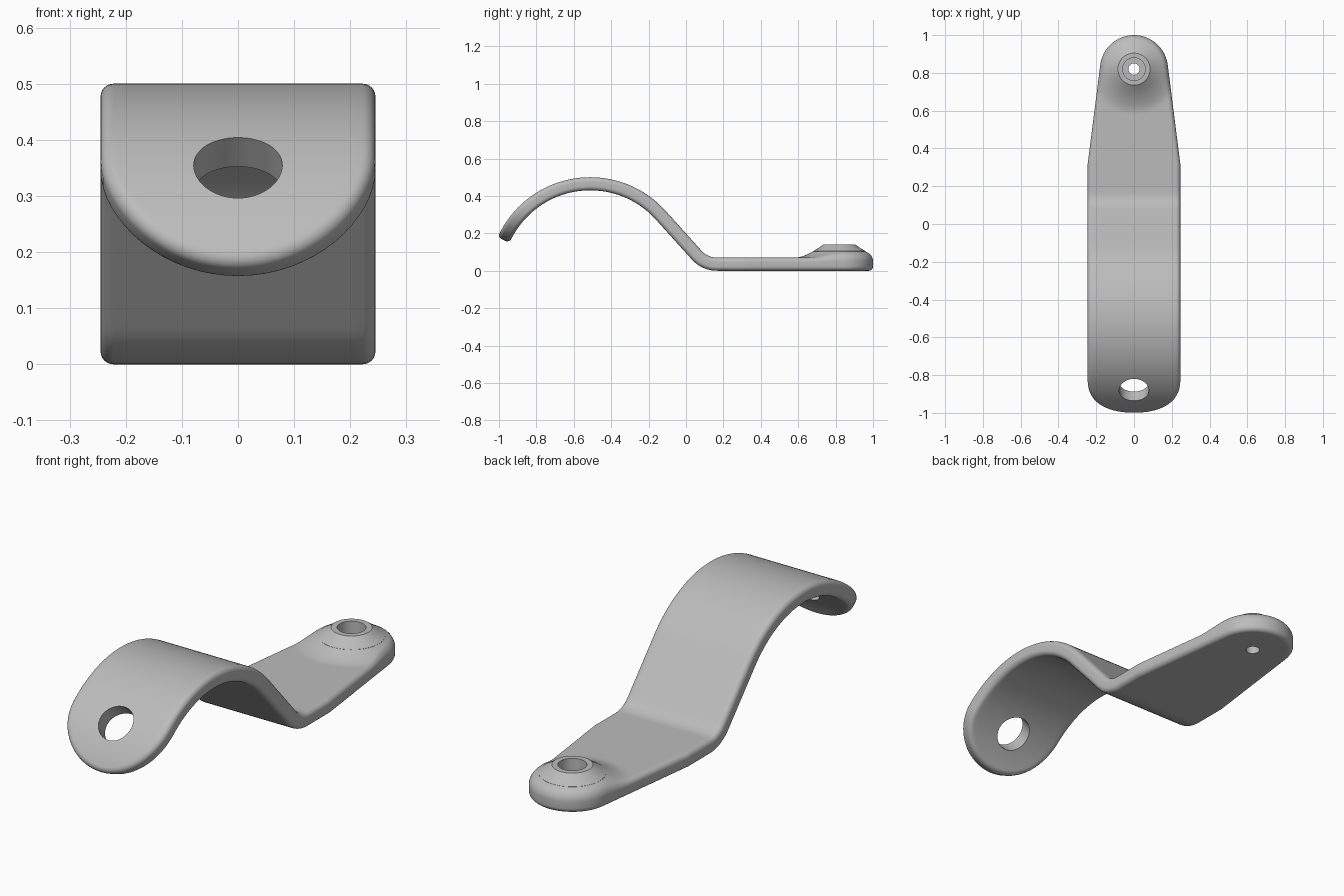
import bpy, bmesh, math
from math import sin, cos, radians
from mathutils import Vector, Matrix

if "Cube" in bpy.data.objects:
    bpy.data.objects.remove(bpy.data.objects["Cube"])

T = 0.07                                  # strap thickness
CY, CZ, R = -0.512, -0.042, 0.507         # hump arc centre and mid radius
A0, A1, RF = radians(-66), radians(48), 0.145
BOSS_Y, W, RE = 0.82, 0.245, 0.18

metal = bpy.data.materials.new("grey metal")
metal.diffuse_color = (0.5, 0.5, 0.5, 1)
metal.use_nodes = True
metal.node_tree.nodes["Principled BSDF"].inputs["Base Color"].default_value = metal.diffuse_color

# Centre line: hump arc, sloping line, bend, flat foot
ARC = R * (A1 - A0)
P1 = Vector((CY + R * sin(A1), CZ + R * cos(A1)))
FZ = T / 2 + RF
LINE = (P1.y - (FZ - RF * cos(A1))) / sin(A1)
P2 = P1 + LINE * Vector((cos(A1), -sin(A1)))
FY = P2.x + RF * sin(A1)
FLAT = ARC + LINE + RF * A1


def boss_height(r):
    return 0.07 * (max(0, 0.235 - r) / 0.15) ** 1.6


def place(x, s, n):
    """Map flat strap coordinates (across, along, normal) to space."""
    if s < ARC:
        a = A0 + s / R
        return Vector((x, CY + (R + n) * sin(a), CZ + (R + n) * cos(a)))
    if s < ARC + LINE:
        d = s - ARC
        return Vector((x, P1.x + d * cos(A1) + n * sin(A1),
                       P1.y - d * sin(A1) + n * cos(A1)))
    if s < FLAT:
        a = A1 - (s - ARC - LINE) / RF
        return Vector((x, FY - (RF - n) * sin(a), FZ - (RF - n) * cos(a)))
    y = FY + s - FLAT
    r = max(0.11, math.hypot(x, y - BOSS_Y))
    lift = boss_height(r) * max(0, n) / (T / 2)
    return Vector((x, y, T / 2 + n + lift))


def build_strap():
    # Half outline from front tip to back tip, with outward normals
    to_s = lambda y: FLAT + y - FY
    pts = []
    for i in range(17):
        a = radians(90 * i / 16)
        pts.append((W * sin(a), W - W * cos(a), sin(a), -cos(a)))
    s0, s1 = W, to_s(0.32)
    for i in range(1, 90):
        pts.append((W, s0 + (s1 - s0) * i / 90, 1, 0))
    tilt = radians(7.6)
    xe, ye = RE * cos(tilt), BOSS_Y + RE * sin(tilt)
    for i in range(36):
        t = i / 36
        pts.append((W + (xe - W) * t, s1 + (to_s(ye) - s1) * t,
                    cos(tilt), sin(tilt)))
    for i in range(19):
        a = tilt + (math.pi / 2 - tilt) * i / 18
        pts.append((RE * cos(a), to_s(BOSS_Y + RE * sin(a)), cos(a), sin(a)))

    # Rounded rim section: (inset, normal height)
    b = 0.023
    rim = [(b - b * sin(radians(q)), T / 2 - b + b * cos(radians(q)))
           for q in range(0, 91, 15)]
    rim += [(d, -n) for d, n in reversed(rim)]
    bm = bmesh.new()
    N, last = 24, len(pts) - 1

    def vert(i, d, n, f):
        x, s, nx, ns = pts[i]
        return bm.verts.new(place((x - d * nx) * f, s - d * ns, n))

    def face(vs):
        vs = list(dict.fromkeys(vs))
        if len(vs) > 2:
            bm.faces.new(vs)

    def rows(d, n):
        out = []
        for i in range(last + 1):
            if i in (0, last):
                out.append([vert(i, d, n, 0)] * (N + 1))
            else:
                out.append([vert(i, d, n, 2 * j / N - 1) for j in range(N + 1)])
        return out

    top, bottom = rows(*rim[0]), rows(*rim[-1])
    for g in (top, bottom):
        for i in range(last):
            for j in range(N):
                face([g[i][j], g[i][j + 1], g[i + 1][j + 1], g[i + 1][j]])
    # Rim rings between the two skins
    loop = lambda g: [r[N] for r in g] + [r[0] for r in g[last - 1:0:-1]]
    rings = [loop(top)]
    for d, n in rim[1:-1]:
        rings.append([vert(i, d, n, 1) for i in range(last + 1)] +
                     [vert(i, d, n, -1) for i in range(last - 1, 0, -1)])
    rings.append(loop(bottom))
    for p, q in zip(rings, rings[1:]):
        for k in range(len(p)):
            m = (k + 1) % len(p)
            face([p[k], p[m], q[m], q[k]])
    return finish(bm, "bracket_strap")


def finish(bm, name):
    bmesh.ops.recalc_face_normals(bm, faces=bm.faces)
    me = bpy.data.meshes.new(name)
    bm.to_mesh(me)
    bm.free()
    me.materials.append(metal)
    ob = bpy.data.objects.new(name, me)
    bpy.context.collection.objects.link(ob)
    return ob


def lathe(name, profile, matrix, n=64):
    """Closed solid of revolution from (radius, height) points."""
    bm = bmesh.new()
    rings = [[bm.verts.new(matrix @ Vector((r * cos(math.tau * k / n),
              r * sin(math.tau * k / n), z))) for k in range(n)]
             for r, z in profile]
    for p, q in zip(rings, rings[1:]):
        for k in range(n):
            m = (k + 1) % n
            bm.faces.new([p[k], p[m], q[m], q[k]])
    bm.faces.new(rings[0])
    bm.faces.new(rings[-1])
    return finish(bm, name)


def combine(target, tool, operation):
    bpy.context.view_layer.objects.active = target
    mod = target.modifiers.new("combine", 'BOOLEAN')
    mod.operation, mod.object, mod.solver = operation, tool, 'EXACT'
    bpy.ops.object.modifier_apply(modifier=mod.name)
    bpy.data.objects.remove(tool)


strap = build_strap()

# Raised boss with a flat rim and a flared skirt
at_boss = Matrix.Translation((0, BOSS_Y, 0))
skirt = [(r / 1000, T + 0.0008 + boss_height(r / 1000)) for r in range(140, 84, -5)]
combine(strap, lathe("boss", [(0.14, 0.03)] + skirt, at_boss), 'UNION')

# Stepped screw hole through the boss
combine(strap, lathe("screw_hole", [(0.03, -0.1), (0.03, 0.035), (0.06, 0.035),
                                    (0.06, 0.3)], at_boss), 'DIFFERENCE')

# Large hole near the curved tip, square to the surface
tilt = Matrix.Translation((0, CY, CZ)) @ Matrix.Rotation(radians(43), 4, 'X')
combine(strap, lathe("tip_hole", [(0.079, 0.35), (0.079, 0.7)], tilt), 'DIFFERENCE')

bpy.ops.object.select_all(action='DESELECT')
strap.select_set(True)
bpy.context.view_layer.objects.active = strap
bpy.ops.object.shade_smooth_by_angle(angle=radians(30))
